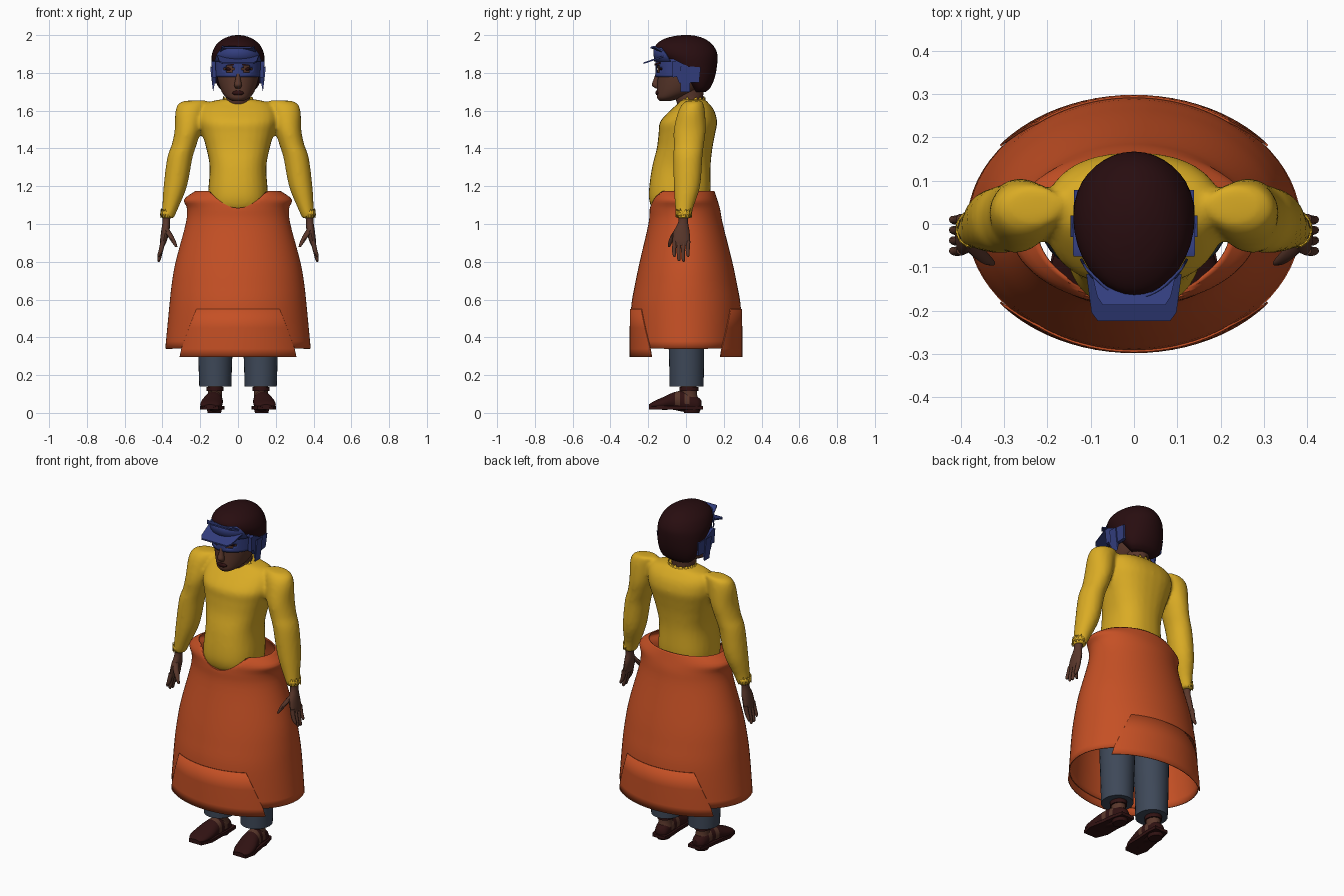
import bpy, bmesh
from math import sin, cos, pi, radians, sqrt

cube = bpy.data.objects.get("Cube")
if cube:
    bpy.data.objects.remove(cube, do_unlink=True)


def material(name, r, g, b):
    mat = bpy.data.materials.new(name)
    mat.use_nodes = True
    mat.diffuse_color = (r, g, b, 1)
    shader = mat.node_tree.nodes["Principled BSDF"]
    shader.inputs["Base Color"].default_value = (r, g, b, 1)
    shader.inputs["Roughness"].default_value = 0.8
    return mat


YELLOW = material("yellow cloth", 0.70, 0.41, 0.018)
ORANGE = material("orange cloth", 0.56, 0.08, 0.018)
BLUE = material("blue visor", 0.033, 0.048, 0.21)
SKIN = material("brown skin", 0.10, 0.038, 0.024)
HAIR = material("dark hair", 0.021, 0.004, 0.005)
SLATE = material("slate trousers", 0.048, 0.065, 0.098)
LEATHER = material("dark leather", 0.03, 0.006, 0.006)


def spline(rows, sub):
    """Catmull-Rom interpolation of tuples."""
    out = []
    for i in range(len(rows) - 1):
        a, b, c, d = (rows[max(i - 1, 0)], rows[i], rows[i + 1], rows[min(i + 2, len(rows) - 1)])
        for s in range(sub):
            t = s / sub
            out.append([(2 * q + (r - p) * t + (2 * p - 5 * q + 4 * r - w) * t ** 2
                         + (3 * q - p - 3 * r + w) * t ** 3) / 2
                        for p, q, r, w in zip(a, b, c, d)])
    return out + [list(rows[-1])]


def loft(bm, rings, axis="z", n=28, sub=4, power=1, caps=True, flip=1):
    """Skin elliptical rings (x, y, z, radius, radius) stacked along an axis."""
    loops = []
    for x, y, z, ra, rb in spline(rings, sub):
        loop = []
        for k in range(n):
            c, s = cos(2 * pi * k / n), sin(2 * pi * k / n)
            u = ra * abs(c) ** power * (1 if c > 0 else -1)
            v = rb * abs(s) ** power * (1 if s > 0 else -1)
            offset = (u, v, 0) if axis == "z" else (u, 0, v)
            loop.append(bm.verts.new((flip * (x + offset[0]), y + offset[1], z + offset[2])))
        loops.append(loop)
    for a, b in zip(loops, loops[1:]):
        for k in range(n):
            bm.faces.new((a[k], a[k - 1], b[k - 1], b[k]))
    if caps:
        bm.faces.new(loops[0])
        bm.faces.new(loops[-1])


def body(rows):
    """Rings from (height, half width, front y, back y)."""
    return [(0, (f + b) / 2, z, w, (b - f) / 2) for z, w, f, b in rows]


def wrap(bm, rows, side=-1, cols=32):
    """Curved sheet from rows (height, half width, ellipse x, ellipse y, centre y)."""
    grid = []
    for z, w, rx, ry, cy in rows:
        xs = [w * sin(pi / 2 * (2 * k / cols - 1)) for k in range(cols + 1)]
        grid.append([bm.verts.new((x, cy + side * ry * sqrt(1 - (x / rx) ** 2), z)) for x in xs])
    for a, b in zip(grid, grid[1:]):
        for k in range(cols):
            bm.faces.new((a[k], a[k + 1], b[k + 1], b[k]))


def make(name, bm, *mats, mirror=False, thick=0):
    bmesh.ops.recalc_face_normals(bm, faces=bm.faces)
    mesh = bpy.data.meshes.new(name)
    bm.to_mesh(mesh)
    bm.free()
    for mat in mats:
        mesh.materials.append(mat)
    mesh.shade_smooth()
    mesh.set_sharp_from_angle(angle=radians(42))
    obj = bpy.data.objects.new(name, mesh)
    bpy.context.collection.objects.link(obj)
    if mirror:
        obj.modifiers.new("mirror", "MIRROR")
    if thick:
        obj.modifiers.new("thickness", "SOLIDIFY").thickness = thick
    return obj


def simple(name, rings, mat, mirror=False, **options):
    bm = bmesh.new()
    loft(bm, rings, **options)
    return make(name, bm, mat, mirror=mirror)


def slab(name, outline, depth, mat, mirror=False):
    """Extruded polygon of 3D points."""
    bm = bmesh.new()
    face = bm.faces.new([bm.verts.new(p) for p in outline])
    top = bmesh.ops.extrude_face_region(bm, geom=[face])["geom"]
    bmesh.ops.translate(bm, vec=depth, verts=[v for v in top if isinstance(v, bmesh.types.BMVert)])
    return make(name, bm, mat, mirror=mirror)


# Shirt: torso and both sleeves fused into one skin
bm = bmesh.new()
loft(bm, body([(1.04, .14, -.15, .11), (1.1, .155, -.188, .12), (1.17, .158, -.197, .13),
               (1.3, .15, -.18, .13), (1.4, .168, -.155, .14), (1.48, .19, -.145, .155),
               (1.54, .205, -.138, .165), (1.6, .2, -.085, .15), (1.64, .17, -.04, .12),
               (1.66, .09, -.025, .1)]), power=.85)
for side in (1, -1):
    loft(bm, [(.2, .05, 1.655, .03, .03), (.235, .04, 1.645, .07, .05), (.253, .03, 1.6, .078, .07),
              (.265, .02, 1.5, .07, .085), (.285, .015, 1.42, .066, .08), (.308, .01, 1.35, .067, .077),
              (.332, .005, 1.2, .062, .07), (.36, -.01, 1.08, .042, .047),
              (.375, -.012, 1.03, .034, .042)], flip=side)
shirt = make("shirt", bm, YELLOW)
remesh = shirt.modifiers.new("fuse", "REMESH")
remesh.mode, remesh.voxel_size, remesh.use_smooth_shade = "VOXEL", .011, True
soften = shirt.modifiers.new("soften", "SMOOTH")
soften.factor, soften.iterations = .5, 5

# Frayed collar and cuffs
for name, ring, mirrored in (("collar", (0, .035, 1.64, .085, .07), False),
                             ("cuff", (.376, -.012, 1.045, .036, .043), True)):
    bm = bmesh.new()
    x, y, z, a, b = ring
    loft(bm, [ring, (x, y, z + .025, a * .95, b * .95)], caps=False, sub=1, n=40)
    for i, v in enumerate(bm.verts):
        v.co.z += .012 * sin(i * 2.3)
    make(name, bm, YELLOW, mirror=mirrored, thick=.004)

# Skirt with a dipped front waist
bm = bmesh.new()
loft(bm, [(0, 0, .34, .385, .293), (0, 0, .55, .365, .291), (0, 0, .68, .351, .27),
          (0, 0, .8, .33, .245), (0, -.002, 1, .277, .197), (0, -.006, 1.08, .27, .186),
          (0, -.01, 1.13, .285, .175), (0, -.01, 1.175, .225, .16)], n=72, caps=False)
for v in bm.verts:
    if v.co.y < 0:
        v.co.z = min(v.co.z, 1.175 - .09 * max(0, 1 - (v.co.x / .15) ** 2))
make("skirt", bm, ORANGE, thick=.006)

# Overlapping lower skirt panels, front and back
for name, side in (("front_panel", -1), ("back_panel", 1)):
    bm = bmesh.new()
    wrap(bm, [(.295, .31, .392, .298, 0), (.34, .3, .39, .298, 0), (.45, .26, .38, .298, 0),
              (.55, .22, .371, .296, 0)], side)
    make(name, bm, ORANGE, thick=.005)

# Trouser legs
simple("trouser_leg", [(.12, .003, .14, .085, .09), (.12, .003, .3, .09, .093),
                       (.115, 0, .6, .1, .1), (.1, 0, 1.05, .1, .1)], SLATE, mirror=True)

# Feet: skin showing between leather straps
bm = bmesh.new()
loft(bm, [(.122, .082, .045, .015, .02), (.122, .065, .045, .035, .037), (.124, .03, .055, .042, .05),
          (.126, -.02, .062, .045, .055), (.132, -.07, .062, .052, .045), (.14, -.12, .05, .058, .034),
          (.146, -.17, .042, .052, .02), (.148, -.197, .036, .03, .008)], axis="y")
for f in bm.faces:
    y, z = f.calc_center_median()[1:]
    f.material_index = 0 if z > .045 and (-.055 < y < -.03 or -.004 < y < .02) else 1
make("sandalled_foot", bm, SKIN, LEATHER, mirror=True)
simple("ankle", [(.122, .02, .07, .04, .045), (.122, .015, .11, .036, .042),
                 (.12, .01, .2, .045, .048)], SKIN, mirror=True)
simple("ankle_strap", [(.122, .015, .115, .044, .05), (.122, .015, .138, .044, .05)],
       LEATHER, mirror=True, sub=1)
half = [(.045, .09), (.055, .03), (.058, -.05), (.066, -.13), (.045, -.195)]
outline = [(.122 + w - y * .1, y, .018) for w, y in half]
outline += [(.13 - w - y * .1, y, .018) for w, y in reversed(half)]
slab("sandal_sole", outline, (0, 0, .018), LEATHER, mirror=True)
simple("sandal_heel", [(.125, .03, 0, .035, .04), (.125, .03, .025, .042, .05)],
       LEATHER, mirror=True, sub=1)

# Hands hanging with spread thumbs
bm = bmesh.new()
loft(bm, [(.378, -.012, 1.06, .022, .028), (.38, -.015, 1.01, .02, .026), (.385, -.023, .96, .022, .042),
          (.395, -.025, .91, .018, .046), (.4, -.025, .885, .012, .04)], n=16)
for k, tip in enumerate((.825, .803, .8, .825)):
    y = -.06 + .024 * k
    loft(bm, [(.397, y, .91, .013, .012), (.408, y - .003, .86, .012, .011),
              (.418, y - .002, tip + .012, .009, .009), (.42, y, tip, .004, .004)], n=10, sub=3)
loft(bm, [(.382, -.04, .975, .016, .018), (.36, -.065, .94, .016, .016), (.34, -.082, .905, .012, .012),
          (.326, -.09, .878, .006, .006)], n=10)
make("hand", bm, SKIN, mirror=True)

# Neck and head
simple("neck", body([(1.58, .075, -.02, .1), (1.66, .064, -.055, .09), (1.74, .07, -.06, .1)]), SKIN)
simple("head", body([(1.652, .03, -.14, -.08), (1.668, .06, -.153, -.02), (1.7, .086, -.154, .06),
                     (1.75, .105, -.152, .11), (1.8, .114, -.15, .13), (1.88, .118, -.148, .13),
                     (1.94, .09, -.11, .1)]), SKIN)
simple("nose", [(0, -.148, 1.8, .01, .012), (0, -.156, 1.765, .014, .016), (0, -.161, 1.735, .02, .02),
                (0, -.15, 1.718, .014, .012)], SKIN, n=14)
simple("lips", [(0, -.146, 1.682, .018, .01), (0, -.148, 1.69, .03, .013), (0, -.15, 1.698, .03, .011),
                (0, -.148, 1.706, .012, .011)], LEATHER, n=16)
simple("eye", [(.046, -.13, 1.812, .012, .008), (.046, -.13, 1.82, .022, .013),
               (.046, -.13, 1.828, .012, .008)], HAIR, mirror=True, n=14)

# Hair cap leaning back from the forehead
simple("hair", body([(1.7, .075, .04, .105), (1.72, .1, .025, .128), (1.76, .121, -.02, .147),
                     (1.81, .133, -.07, .16), (1.87, .14, -.13, .167), (1.91, .135, -.162, .163),
                     (1.95, .115, -.158, .14), (1.98, .078, -.115, .1), (1.995, .04, -.06, .055),
                     (2, .01, -.02, .02)]), HAIR, n=36)

# Face mask with eye openings
bm = bmesh.new()
wrap(bm, [(1.778 + .012 * k, .122, .126, .155, -.006) for k in range(9)], cols=40)
holes = [f for f in bm.faces
         if ((abs(f.calc_center_median().x) - .047) / .03) ** 2
         + ((f.calc_center_median().z - 1.82) / .015) ** 2 < 1]
bmesh.ops.delete(bm, geom=holes, context="FACES")
make("eye_mask", bm, BLUE, thick=.005)
slab("brow", [(.02, -.162, 1.84), (.07, -.136, 1.848), (.07, -.136, 1.858), (.02, -.162, 1.85)],
     (0, -.004, 0), HAIR, mirror=True)

# Forehead band and two stacked brims
bm = bmesh.new()
wrap(bm, [(1.86, .125, .142, .164, -.004), (1.9, .112, .14, .168, -.004), (1.935, .085, .13, .168, -.004)])
make("forehead_band", bm, BLUE, thick=.006)
for name, wide, tip, low, root in (("upper_brim", .085, -.187, 1.93, 1.905),
                                   ("lower_brim", .098, -.224, 1.848, 1.885)):
    slab(name, [(-wide - .012, -.115, root), (wide + .012, -.115, root), (wide, tip + .02, low + .006),
                (wide * .85, tip, low), (-wide * .85, tip, low), (-wide, tip + .02, low + .006)],
         (0, 0, .008), BLUE)

# Side guards over the ears
slab("ear_guard", [(.116, -.07, 1.775), (.116, -.05, 1.78), (.116, -.035, 1.745), (.112, .07, 1.75),
                   (.118, .078, 1.83), (.12, .01, 1.835), (.121, -.05, 1.865), (.12, -.075, 1.86)],
     (.02, 0, 0), BLUE, mirror=True)
slab("guard_fin", [(.12, -.03, 1.76), (.132, -.03, 1.7), (.142, -.03, 1.78), (.147, -.03, 1.835),
                   (.125, -.03, 1.82)], (0, .05, 0), BLUE, mirror=True)
